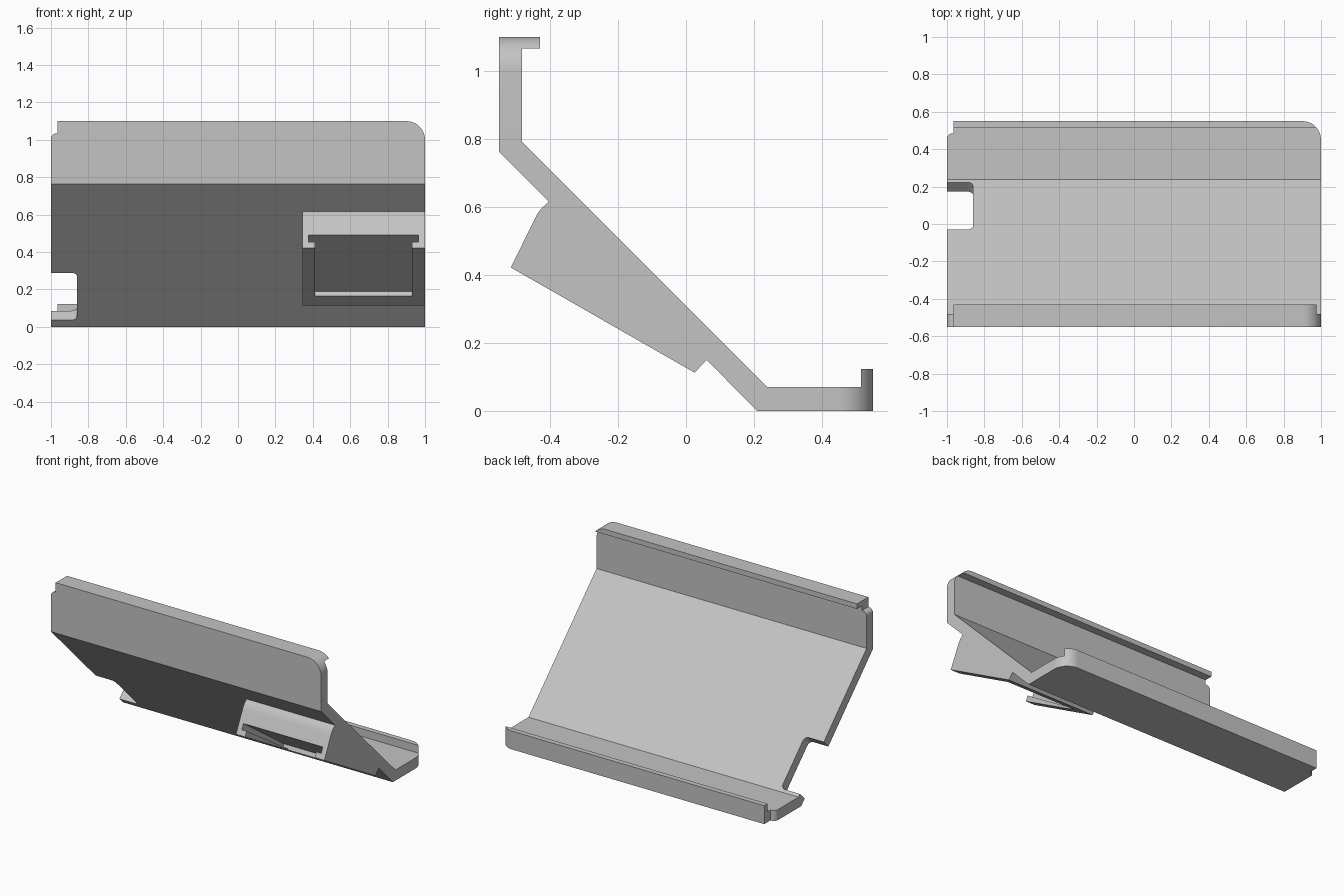
import bpy, bmesh
from math import sin, cos, radians, sqrt
from mathutils import Vector

cube = bpy.data.objects.get("Cube")
if cube:
    bpy.data.objects.remove(cube)

grey = bpy.data.materials.new("light_grey")
grey.use_nodes = True
grey.diffuse_color = (0.55, 0.55, 0.55, 1)
grey.node_tree.nodes["Principled BSDF"].inputs["Base Color"].default_value = (0.55, 0.55, 0.55, 1)

# Ways to place a 2D outline (a, b) swept by h
ALONG_X = lambda a, b, h: (h, a, b)
ALONG_Y = lambda a, b, h: (a, h, b)
ALONG_Z = lambda a, b, h: (a, b, h)
R2 = sqrt(0.5)
ACROSS_SLOPE = lambda a, b, h: (a, 0.049 + (b + h) * R2, 0.164 + (h - b) * R2)


def prism(name, outline, place, lo, hi):
    bm = bmesh.new()
    ends = [[bm.verts.new(Vector(place(a, b, h))) for a, b in outline] for h in (lo, hi)]
    bm.faces.new(ends[0])
    bm.faces.new(ends[1])
    n = len(outline)
    for i in range(n):
        j = (i + 1) % n
        bm.faces.new((ends[0][i], ends[0][j], ends[1][j], ends[1][i]))
    bmesh.ops.recalc_face_normals(bm, faces=bm.faces)
    mesh = bpy.data.meshes.new(name)
    bm.to_mesh(mesh)
    bm.free()
    mesh.materials.append(grey)
    obj = bpy.data.objects.new(name, mesh)
    bpy.context.collection.objects.link(obj)
    return obj


def arc(cx, cy, r, start, end, steps=10):
    angles = [radians(start + (end - start) * i / steps) for i in range(steps + 1)]
    return [(cx + r * cos(t), cy + r * sin(t)) for t in angles]


def combine(target, tool, operation):
    mod = target.modifiers.new(operation, 'BOOLEAN')
    mod.operation = operation
    mod.solver = 'EXACT'
    mod.object = tool
    bpy.context.view_layer.objects.active = target
    bpy.ops.object.modifier_apply(modifier=mod.name)
    bpy.data.objects.remove(tool)


# Bent plate: lipped wall, sloping back, lipped base
plate = prism("cradle_plate", [
    (-0.55, 1.1), (-0.43, 1.1), (-0.43, 1.066), (-0.482, 1.066), (-0.482, 0.791),
    (0.238, 0.071), (0.515, 0.071), (0.515, 0.123), (0.55, 0.123), (0.55, 0),
    (0.21, 0), (-0.55, 0.763)], ALONG_X, -1, 1)

# Mounting block under the slope, sunk into the plate
block = prism("mount_block", [
    (-0.515, 0.422), (0.025, 0.113), (0.062, 0.151), (0.08, 0.18), (-0.38, 0.64),
    (-0.403, 0.616), (-0.424, 0.597), (-0.437, 0.58), (-0.446, 0.563)], ALONG_X, 0.345, 1)

# T-shaped slide pocket in the block
ceiling = [(-0.052, 0.19), (-0.568, 0.55)]
neck = prism("neck_cutter", ceiling + [(-0.6, 0.4), (-0.091, 0.122), (-0.066, 0.165)],
             ALONG_X, 0.413, 0.93)
wide = prism("wide_cutter", ceiling + [(-0.586, 0.512), (-0.062, 0.17)],
             ALONG_X, 0.377, 0.965)
combine(block, neck, 'DIFFERENCE')
combine(block, wide, 'DIFFERENCE')
combine(plate, block, 'UNION')

# Rounded corner and stepped corner on both the wall and the base
for place, top, lo, hi in ((ALONG_Y, 1.1, -0.7, -0.3), (ALONG_Z, 0.55, -0.2, 0.4)):
    rounded = arc(0.9, top - 0.1, 0.1, 90, 0, 12) + [(1.1, top - 0.1), (1.1, top + 0.1), (0.9, top + 0.1)]
    step = arc(-0.97, top - 0.095, 0.03, 180, 90, 6) + [
        (-0.965, top - 0.065), (-0.965, top + 0.1), (-1.1, top + 0.1), (-1.1, top - 0.095)]
    for outline in (rounded, step):
        combine(plate, prism("corner_cutter", outline, place, lo, hi), 'DIFFERENCE')

# Cable notch through the side of the slope
notch = [(-1.1, -0.178)] + arc(-0.89, -0.148, 0.03, -90, 0, 6) \
    + arc(-0.89, 0.148, 0.03, 0, 90, 6) + [(-1.1, 0.178)]
combine(plate, prism("notch_cutter", notch, ACROSS_SLOPE, -0.1, 0.18), 'DIFFERENCE')

bpy.ops.object.select_all(action='DESELECT')
plate.select_set(True)
bpy.context.view_layer.objects.active = plate
bpy.ops.object.shade_smooth_by_angle(angle=radians(25))
